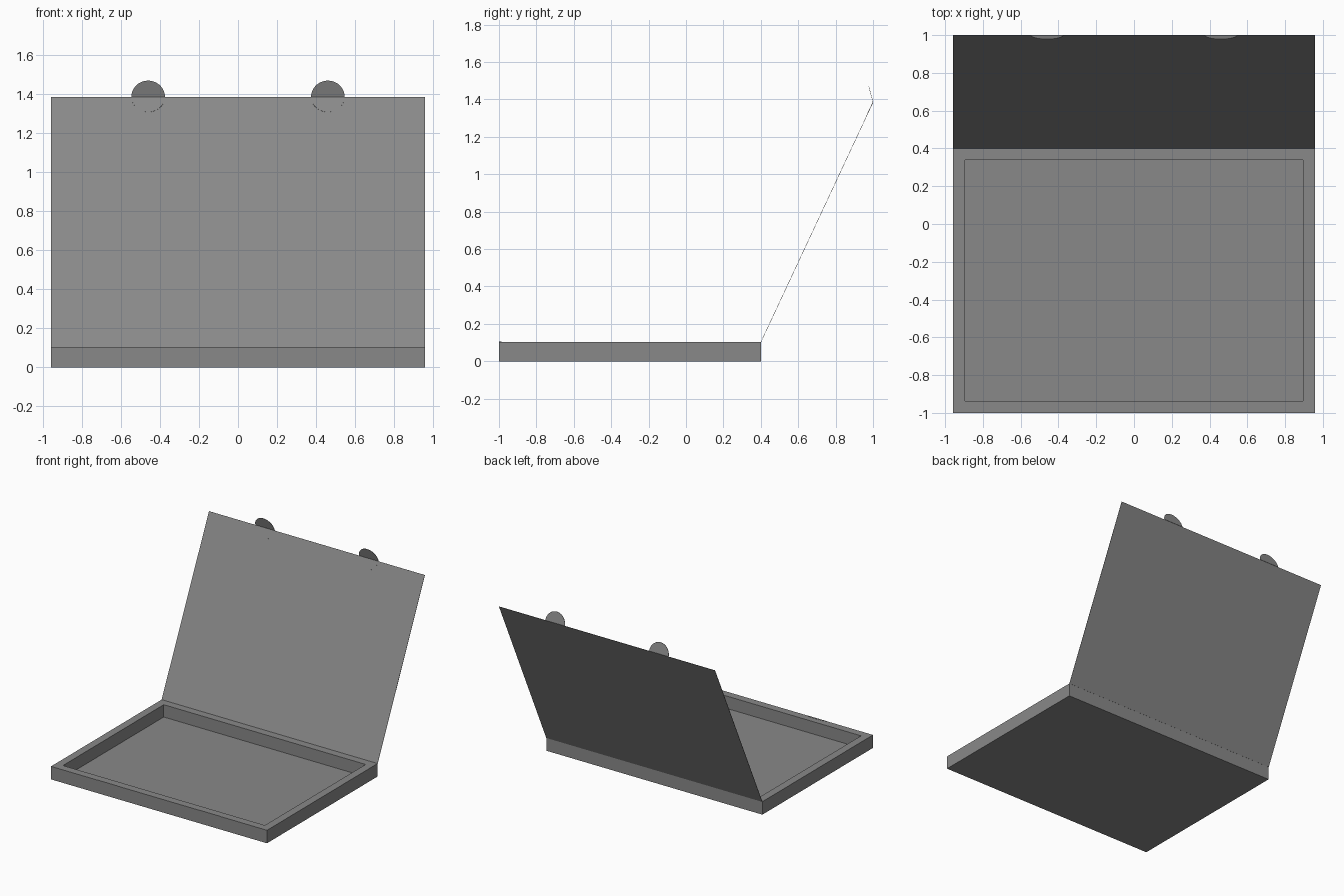
import bpy, bmesh
from math import cos, sin, pi
from mathutils import Vector

cube = bpy.data.objects.get("Cube")
if cube:
    bpy.data.objects.remove(cube, do_unlink=True)

# Single grey card colour
card = bpy.data.materials.new("grey_card")
card.use_nodes = True
GREY = (0.25, 0.25, 0.25, 1)
card.diffuse_color = GREY
card.node_tree.nodes["Principled BSDF"].inputs["Base Color"].default_value = GREY

HALF_W, FRONT, HINGE_Y, RIM_Z = 0.957, -1.0, 0.4, 0.104
SHEET = 0.002
TAB_X, TAB_R = 0.46, 0.086
hinge = Vector((0, HINGE_Y, RIM_Z))
lid_top = Vector((0, 0.999, 1.385))
lid_dir = (lid_top - hinge).normalized()
tab_dir = Vector((0, -0.27, 1)).normalized()
X = Vector((1, 0, 0))


def finish(name, bm):
    bmesh.ops.recalc_face_normals(bm, faces=bm.faces[:])
    mesh = bpy.data.meshes.new(name)
    bm.to_mesh(mesh)
    bm.free()
    mesh.materials.append(card)
    obj = bpy.data.objects.new(name, mesh)
    bpy.context.collection.objects.link(obj)
    return obj


def sheet(name, points, offset):
    """Thin plate: a polygon extruded along offset."""
    bm = bmesh.new()
    face = bm.faces.new([bm.verts.new(p) for p in points])
    result = bmesh.ops.extrude_face_region(bm, geom=[face], use_keep_orig=True)
    verts = [g for g in result["geom"] if isinstance(g, bmesh.types.BMVert)]
    bmesh.ops.translate(bm, verts=verts, vec=offset)
    return finish(name, bm)


def half_disc(center, up, radius, height, steps=20):
    return [center + X * radius * cos(pi * i / steps) + up * height * sin(pi * i / steps)
            for i in range(steps + 1)]


# Shallow tray: solid block with its top inset and pushed down to the floor
bm = bmesh.new()
bmesh.ops.create_cube(bm, size=1)
for v in bm.verts:
    v.co.x *= 2 * HALF_W
    v.co.y = FRONT if v.co.y < 0 else HINGE_Y
    v.co.z = 0 if v.co.z < 0 else RIM_Z
top = max(bm.faces, key=lambda f: f.calc_center_median().z)
bmesh.ops.inset_region(bm, faces=[top], thickness=0.088)
well = bmesh.ops.extrude_face_region(bm, geom=[top])
bmesh.ops.delete(bm, geom=[top], context='FACES_ONLY')
bmesh.ops.translate(bm, vec=(0, 0, 0.005 - RIM_Z),
                    verts=[g for g in well["geom"] if isinstance(g, bmesh.types.BMVert)])
finish("tray", bm)

# Leaning lid
side = X * HALF_W
lid_back = X.cross(lid_dir) * -1
if lid_back.y < 0:
    lid_back.negate()
sheet("lid", [hinge - side, hinge + side, lid_top + side, lid_top - side], lid_back * SHEET)

# Closing tabs, their glued halves on the lid, and their slots in the front rim
for name, s in (("left", 1), ("right", -1)):
    at = lid_top + X * TAB_X * s
    sheet(name + "_tab", half_disc(at, tab_dir, TAB_R, TAB_R), Vector((0, SHEET, 0)))
    sheet(name + "_tab_base", half_disc(at, -lid_dir, TAB_R, TAB_R), lid_back * -0.001)
    slot = Vector((TAB_X * s, FRONT, RIM_Z))
    sheet(name + "_tab_slot", half_disc(slot, Vector((0, 1, 0)), TAB_R, 0.014),
          Vector((0, 0, 0.001)))
